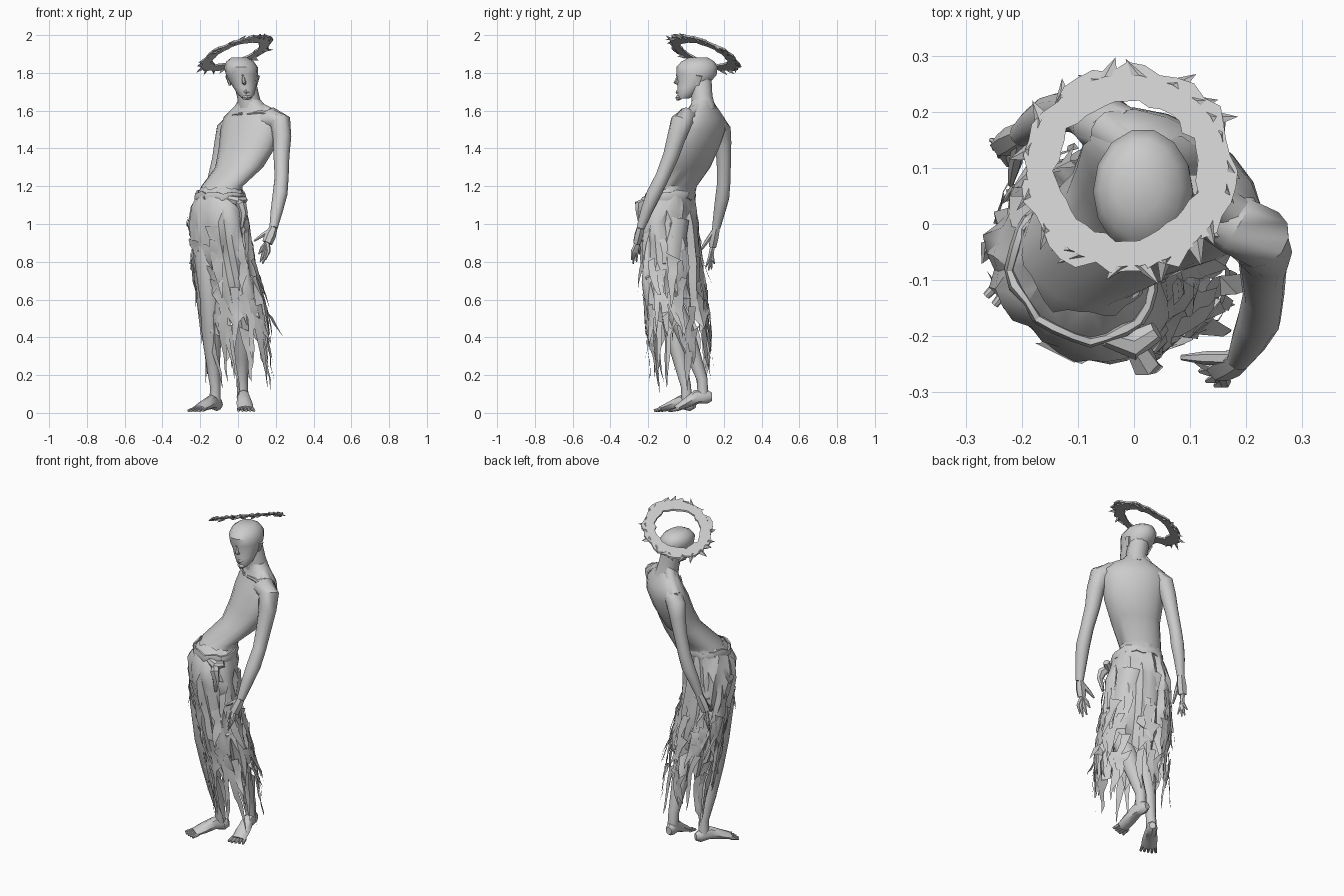
import bpy, bmesh, math, random
from mathutils import Vector

random.seed(7)
grey = bpy.data.materials.new("pale_grey")
grey.diffuse_color = (0.6, 0.6, 0.6, 1)


def finish(name, bm, angle=40, solid=True):
    if solid:
        bmesh.ops.recalc_face_normals(bm, faces=bm.faces)
    me = bpy.data.meshes.new(name)
    bm.to_mesh(me)
    bm.free()
    me.materials.append(grey)
    ob = bpy.data.objects.new(name, me)
    bpy.context.collection.objects.link(ob)
    bpy.ops.object.select_all(action='DESELECT')
    ob.select_set(True)
    bpy.context.view_layer.objects.active = ob
    bpy.ops.object.shade_smooth_by_angle(angle=math.radians(angle))
    return ob


def skin(bm, rings, cap=True):
    rows = [[bm.verts.new(p) for p in r] for r in rings]
    n = len(rows[0])
    for r0, r1 in zip(rows, rows[1:]):
        for i in range(n):
            bm.faces.new((r0[i], r0[(i + 1) % n], r1[(i + 1) % n], r1[i]))
    if cap:
        bm.faces.new(rows[0])
        bm.faces.new(rows[-1])


def oval(t, z, cx, cy, a, b, turn):
    u, v, c, s = a * math.cos(t), b * math.sin(t), math.cos(turn), math.sin(turn)
    return Vector((cx + u * c - v * s, cy + u * s + v * c, z))


def stack(name, secs, turn=0, n=16):
    """Horizontal ellipses (z, cx, cy, a, b) joined upwards."""
    bm = bmesh.new()
    skin(bm, [[oval(math.tau * i / n, *s, turn) for i in range(n)] for s in secs])
    return finish(name, bm)


def limb(bm, pts, n=10):
    """Tube through (x, y, z, side radius[, other radius])."""
    P = [Vector(p[:3]) for p in pts]
    d = (P[-1] - P[0]).normalized()
    ref = Vector((0, 0, 1)) if abs(d.z) < 0.7 else Vector((0, 1, 0))
    rings = []
    for i, p in enumerate(pts):
        t = (P[min(i + 1, len(P) - 1)] - P[max(i - 1, 0)]).normalized()
        side = t.cross(ref).normalized()
        up = side.cross(t)
        ra, rb = p[3], p[-1]
        rings.append([P[i] + side * ra * math.cos(math.tau * k / n)
                      + up * rb * math.sin(math.tau * k / n) for k in range(n)])
    skin(bm, rings)


def limbs(name, paths, n=10):
    bm = bmesh.new()
    for p in paths:
        limb(bm, p, n)
    return finish(name, bm)


# torso leaning back from the hips, turned to one side
stack("torso", [(1.02, -.10, -.09, .13, .11), (1.12, -.097, -.078, .122, .112),
                (1.20, -.085, -.045, .114, .10), (1.30, .006, .018, .136, .10),
                (1.40, .046, .052, .163, .102), (1.50, .068, .08, .178, .102),
                (1.56, .074, .09, .172, .083), (1.60, .072, .09, .128, .067),
                (1.635, .066, .09, .078, .057), (1.66, .062, .085, .056, .053)], math.radians(-32))
limbs("neck", [[(.066, .095, 1.60, .066), (.055, .085, 1.67, .058), (.035, .08, 1.76, .058)]])
limbs("neck_muscles", [[(.06, .095, 1.67, .03), (.11, .07, 1.61, .036), (.19, .01, 1.57, .036)],
                       [(.045, .105, 1.67, .03), (.01, .13, 1.60, .036), (-.05, .17, 1.54, .036)]], 12)
limbs("collar_bones", [[(.05, .02, 1.585, .007), (.12, -.01, 1.594, .01), (.2, -.03, 1.573, .009)],
                       [(.02, .03, 1.585, .007), (-.02, .08, 1.58, .01), (-.06, .14, 1.545, .009)]], 6)

# head
stack("head", [(1.665, .047, -.012, .024, .03), (1.685, .043, .002, .044, .048),
               (1.72, .036, .02, .059, .068), (1.755, .028, .045, .073, .09),
               (1.79, .021, .056, .085, .109), (1.83, .016, .058, .089, .112),
               (1.86, .011, .063, .073, .09), (1.882, .008, .066, .042, .05)], n=14)
limbs("face", [[(.026, -.042, 1.785, .006), (.032, -.056, 1.75, .011), (.035, -.03, 1.738, .01)],
               [(-.03, -.01, 1.785, .008), (.025, -.043, 1.787, .011), (.072, -.012, 1.79, .008)],
               [(.022, -.03, 1.70, .009), (.042, -.043, 1.698, .012), (.062, -.03, 1.70, .009)],
               [(.03, -.03, 1.67, .012), (.047, -.042, 1.668, .015), (.062, -.03, 1.67, .012)]], 6)
limbs("ears", [[(-.042, .06, 1.735, .007, .01), (-.058, .07, 1.785, .01, .02)],
               [(.095, .06, 1.735, .007, .01), (.106, .07, 1.785, .01, .02)]], 6)


# arms and hands
def hand(name, wrist, palm, tips, thumb):
    w, p = Vector(wrist), Vector(palm)
    paths = [[(*w, .022), (*w.lerp(p, .5), .03, .025), (*p, .028, .022)]]
    for i, t in enumerate(tips):
        k = p.lerp(Vector(t), .5) + Vector((.006, -.004, 0)) * (i - 1)
        paths.append([(*p, .014), (*k, .011), (*t, .004)])
    mid = w.lerp(Vector(thumb), .6)
    paths.append([(*w, .014), (*mid, .012), (*thumb, .005)])
    limbs(name, paths, 6)


limbs("left_arm", [[(.13, .03, 1.545, .05), (.185, .0, 1.56, .057), (.223, -.025, 1.54, .058),
                    (.233, -.05, 1.46, .049), (.23, -.08, 1.36, .042), (.231, -.125, 1.25, .037),
                    (.223, -.17, 1.16, .039), (.205, -.208, 1.07, .032), (.188, -.24, .98, .022)]], 12)
limbs("right_arm", [[(.0, .13, 1.52, .05), (-.035, .165, 1.53, .054), (-.062, .185, 1.50, .053),
                     (-.08, .195, 1.43, .045), (-.10, .2, 1.34, .038), (-.13, .2, 1.22, .035),
                     (-.15, .192, 1.14, .037), (-.175, .178, 1.07, .031), (-.2, .16, .98, .022)]], 12)
hand("left_hand", (.188, -.24, .98), (.155, -.26, .90),
     [(.11, -.245, .84), (.118, -.262, .80), (.13, -.28, .79), (.145, -.288, .81)], (.085, -.238, .91))
hand("right_hand", (-.2, .16, .98), (-.23, .14, .88),
     [(-.225, .105, .77), (-.24, .12, .755), (-.25, .135, .76), (-.255, .15, .79)], (-.22, .07, .85))

# legs and feet
limbs("right_leg", [[(-.16, -.09, 1.02, .09), (-.155, -.105, .8, .075), (-.145, -.11, .6, .056),
                     (-.14, -.065, .44, .054), (-.133, -.03, .27, .038), (-.12, .0, .14, .028),
                     (-.122, .005, .05, .03)]])
limbs("left_leg", [[(-.04, -.07, 1.02, .09), (.0, -.085, .8, .072), (.03, -.08, .6, .055),
                    (.025, -.01, .44, .054), (.022, .045, .29, .04), (.022, .085, .18, .03),
                    (.025, .09, .09, .03)]])


def foot(name, heel, toe, lift):
    h, t = Vector((*heel, 0)), Vector((*toe, 0))
    d = (t - h).normalized()
    s = Vector((-d.y, d.x, 0))
    at = lambda f, z, a, b: (*(h.lerp(t, f) + Vector((0, 0, z))), a, b)
    paths = [[at(0, .045 + lift, .018, .022), at(.1, .045 + lift, .03, .036), at(.35, .058 + lift * .7, .033, .038),
              at(.62, .038 + lift * .3, .043, .026), at(.85, .022, .042, .016)]]
    for i in range(5):
        o = s * (i - 2) * .017
        b, e = h.lerp(t, .8) + o, h.lerp(t, 1.02 - .02 * abs(i - 1)) + o * 1.25
        paths.append([(b.x, b.y, .022, .011), (e.x, e.y, .012, .007)])
    limbs(name, paths, 8)


foot("right_foot", (-.095, .045), (-.228, -.152), 0)
foot("left_foot", (.02, .137), (.044, -.088), .04)

# skirt shape: z, centre x, centre y, half width, half depth
PROFILE = [(1.19, -.088, -.053, .117, .104), (1.15, -.093, -.08, .138, .12), (1.10, -.10, -.092, .163, .136),
           (1.0, -.103, -.095, .182, .138), (.85, -.086, -.08, .19, .138), (.7, -.06, -.062, .2, .138),
           (.5, -.022, -.042, .205, .137), (.3, .0, -.028, .205, .132), (.05, .015, -.02, .2, .12)]
TURN = math.radians(-42)


def cloth(t, z, out=0.0):
    for p, q in zip(PROFILE, PROFILE[1:]):
        if z >= q[0]:
            break
    f = min(1, max(0, (p[0] - z) / (p[0] - q[0])))
    cx, cy, a, b = [u + (v - u) * f for u, v in zip(p[1:], q[1:])]
    return oval(t, z, cx, cy, a + out, b + out, TURN)


# wrapped cloth with folds and a jagged hem, shorter at the back
bm = bmesh.new()
N, rings = 32, []
levels = [1.19, 1.15, 1.08, 1.0, .9, .8, .7, .6, .5]
for j, z in enumerate(levels):
    row = []
    for i in range(N):
        t = math.tau * i / N
        fold = random.uniform(-.007, .004) * (1 + j / 3) - (.003 * j if i % 4 == 0 else 0)
        drop = random.uniform(-.13, .05) + .05 * math.sin(t) if j == len(levels) - 1 else random.uniform(-.012, .012)
        row.append(cloth(t, z + drop, fold))
    rings.append(row)
skin(bm, rings, cap=False)
bmesh.ops.triangulate(bm, faces=bm.faces)
finish("skirt_wrap", bm, 30)

# overlapping torn strips of mixed widths, longer towards the bottom
bm = bmesh.new()
for z0, length, count, width in [(.98, .2, 7, .09), (.86, .27, 13, .075), (.73, .3, 15, .07),
                                 (.6, .33, 17, .065), (.5, .31, 17, .06)]:
    for i in range(count):
        t = math.tau * (i + random.uniform(-.4, .4)) / count
        top = z0 + random.uniform(-.06, .06)
        ln = length * random.uniform(.6, 1.2) * (1 - .12 * math.sin(t))
        wide = width * random.uniform(.6, 1.3) * 5.5
        flare = random.uniform(-.035, .03)
        drift = random.uniform(-.3, .3)
        bend = random.uniform(-.15, .15)
        rows, K = [], 6
        for k in range(K):
            f = k / (K - 1)
            z = top - ln * f
            w = wide * random.uniform(.7, 1.1) * (1 - f ** 1.6)
            o = .002 + flare * f * f + random.uniform(-.007, .007)
            tc = t + drift * f + bend * math.sin(f * 5)
            sway = Vector((.04 * f * f * max(0, math.cos(t + TURN)) * (z0 < .7), 0, 0))
            ang = [tc - w / 2, tc + w / 2] if k < K - 1 else [tc]
            rows.append([bm.verts.new(cloth(g, z + random.uniform(-.022, .022), o) + sway) for g in ang])
        for r0, r1 in zip(rows, rows[1:]):
            bm.faces.new((r0[0], r0[1], *reversed(r1)))
bmesh.ops.triangulate(bm, faces=bm.faces)
finish("skirt_rags", bm, 30, solid=False)

# rolled waistband, with a knot at the front
bm = bmesh.new()
band = []
for i in range(25):
    t = math.tau * i / 24
    band.append((*cloth(t, 1.15 + random.uniform(-.012, .012), -.006), random.uniform(.008, .013), .024))
for seg in range(0, 24, 6):
    limb(bm, band[seg:seg + 7], 6)
limb(bm, [(-.05, -.2, 1.135, .018), (.0, -.215, 1.12, .028), (.04, -.19, 1.13, .018)], 7)
limb(bm, [(.0, -.21, 1.12, .02), (.02, -.25, 1.10, .026), (.03, -.255, 1.06, .022, .012), (.02, -.24, .98, .008)], 6)
finish("waistband", bm, 30)

# tilted flat halo with a torn, thorny rim
bm = bmesh.new()
M = 40


def spot(r, t, dz=0):
    x, y = -.012 + r * math.cos(t), .095 + r * .95 * math.sin(t)
    return (x, y, 1.905 + .35 * (x + .012) - .35 * (y - .095) + dz)


rings = [[], [], [], []]
for i in range(M):
    t = math.tau * i / M
    ro = .192 + random.uniform(-.014, .014)
    ri = .128 + random.uniform(-.008, .007)
    for ring, (r, dz) in zip(rings, [(ri, -.005), (ro, -.005), (ro, .005), (ri, .005)]):
        ring.append(spot(r, t, dz))
skin(bm, rings + [rings[0]], cap=False)
bmesh.ops.remove_doubles(bm, verts=bm.verts, dist=1e-5)
for i in range(22):
    t = math.tau * (i + random.uniform(-.4, .4)) / 22
    tip = t + random.choice((-.13, .13))
    h = random.uniform(.08, .13)
    base = [spot(.178, t - h), spot(.178, t + h), spot(.18, t, .012), spot(.18, t, -.014)]
    b = [bm.verts.new(p) for p in base]
    e = bm.verts.new(spot(random.uniform(.2, .224), tip, random.uniform(-.025, .006)))
    for q, w in ((0, 2), (2, 1), (1, 3), (3, 0)):
        bm.faces.new((b[q], b[w], e))
finish("halo", bm, 30)
